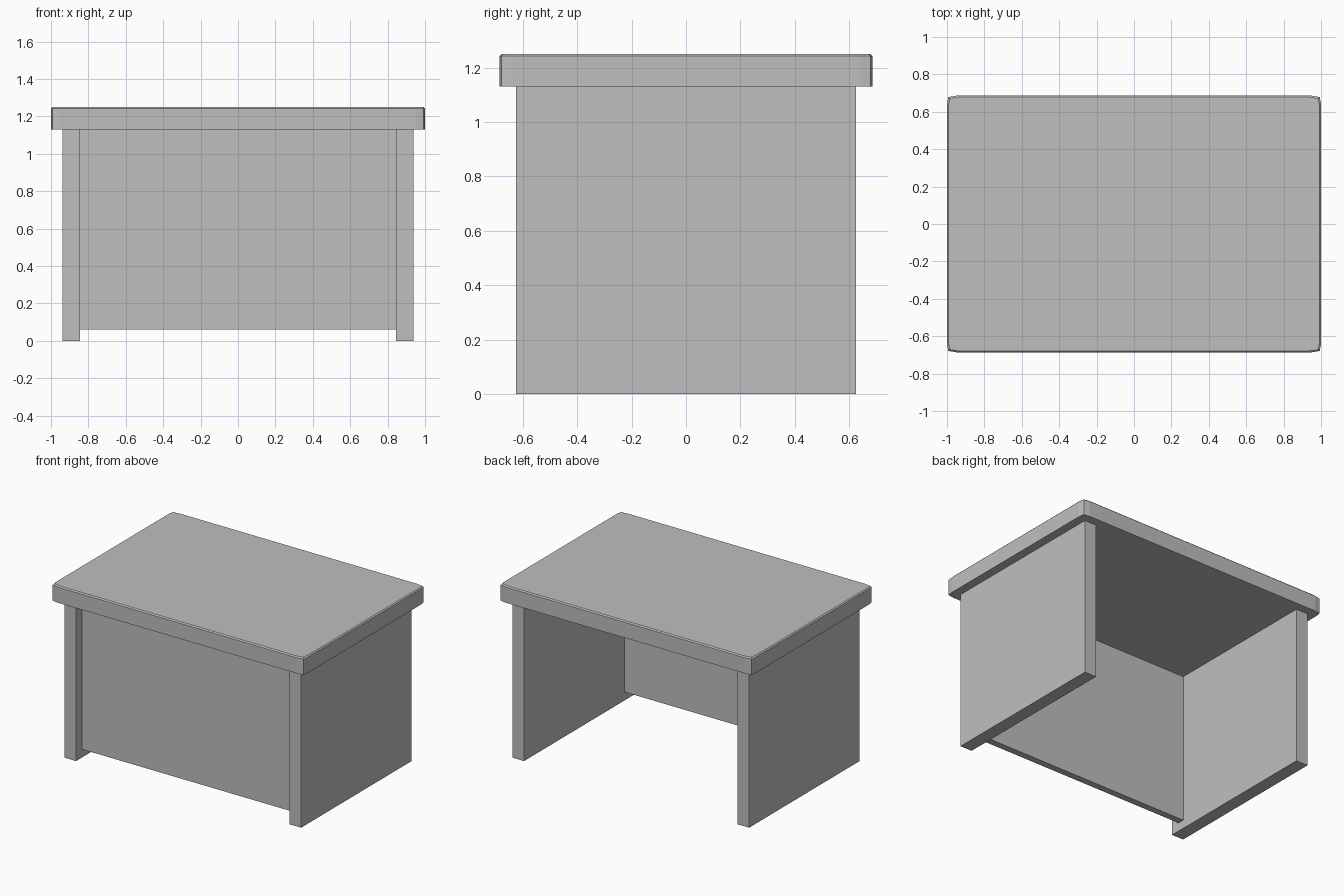
import bpy, bmesh

if "Cube" in bpy.data.objects:
    bpy.data.objects.remove(bpy.data.objects["Cube"])

grey = bpy.data.materials.new("plain grey")
grey.diffuse_color = (0.52, 0.52, 0.52, 1)
grey.use_nodes = True
grey.node_tree.nodes["Principled BSDF"].inputs["Base Color"].default_value = grey.diffuse_color


def finish(name, bm):
    bmesh.ops.recalc_face_normals(bm, faces=bm.faces)
    me = bpy.data.meshes.new(name)
    bm.to_mesh(me)
    bm.free()
    me.materials.append(grey)
    ob = bpy.data.objects.new(name, me)
    bpy.context.collection.objects.link(ob)
    return ob


def box(name, lo, hi):
    bm = bmesh.new()
    bmesh.ops.create_cube(bm, size=1)
    for v in bm.verts:
        for i in range(3):
            v.co[i] = lo[i] if v.co[i] < 0 else hi[i]
    return finish(name, bm)


def slab(name, quarter, levels):
    """Loft a mirrored quarter outline through (z, inset) levels."""
    q = quarter
    outline = (q + [(-x, y) for x, y in reversed(q)]
               + [(-x, -y) for x, y in q] + [(x, -y) for x, y in reversed(q)])
    bm = bmesh.new()
    rings = []
    for z, inset in levels:
        rings.append([bm.verts.new((x * (1 - inset), y * (1 - inset / 0.685), z))
                      for x, y in outline])
    n = len(outline)
    for a, b in zip(rings, rings[1:]):
        for i in range(n):
            j = (i + 1) % n
            bm.faces.new((a[i], a[j], b[j], b[i]))
    bm.faces.new(rings[0])
    bm.faces.new(rings[-1])
    return finish(name, bm)


# Desk top with eased corners and a fine bevel along the upper edge
slab("desk_top", [(1.0, 0.64), (0.993, 0.679), (0.95, 0.686)],
     [(1.13, 0), (1.242, 0), (1.25, 0.008)])

# Side panels serving as legs
for side, name in ((-1, "left_side_panel"), (1, "right_side_panel")):
    a, b = sorted((side * 0.845, side * 0.938))
    box(name, (a, -0.625, 0), (b, 0.625, 1.13))

# Recessed front panel, raised off the floor
box("front_panel", (-0.845, -0.56, 0.06), (0.845, -0.512, 1.13))
